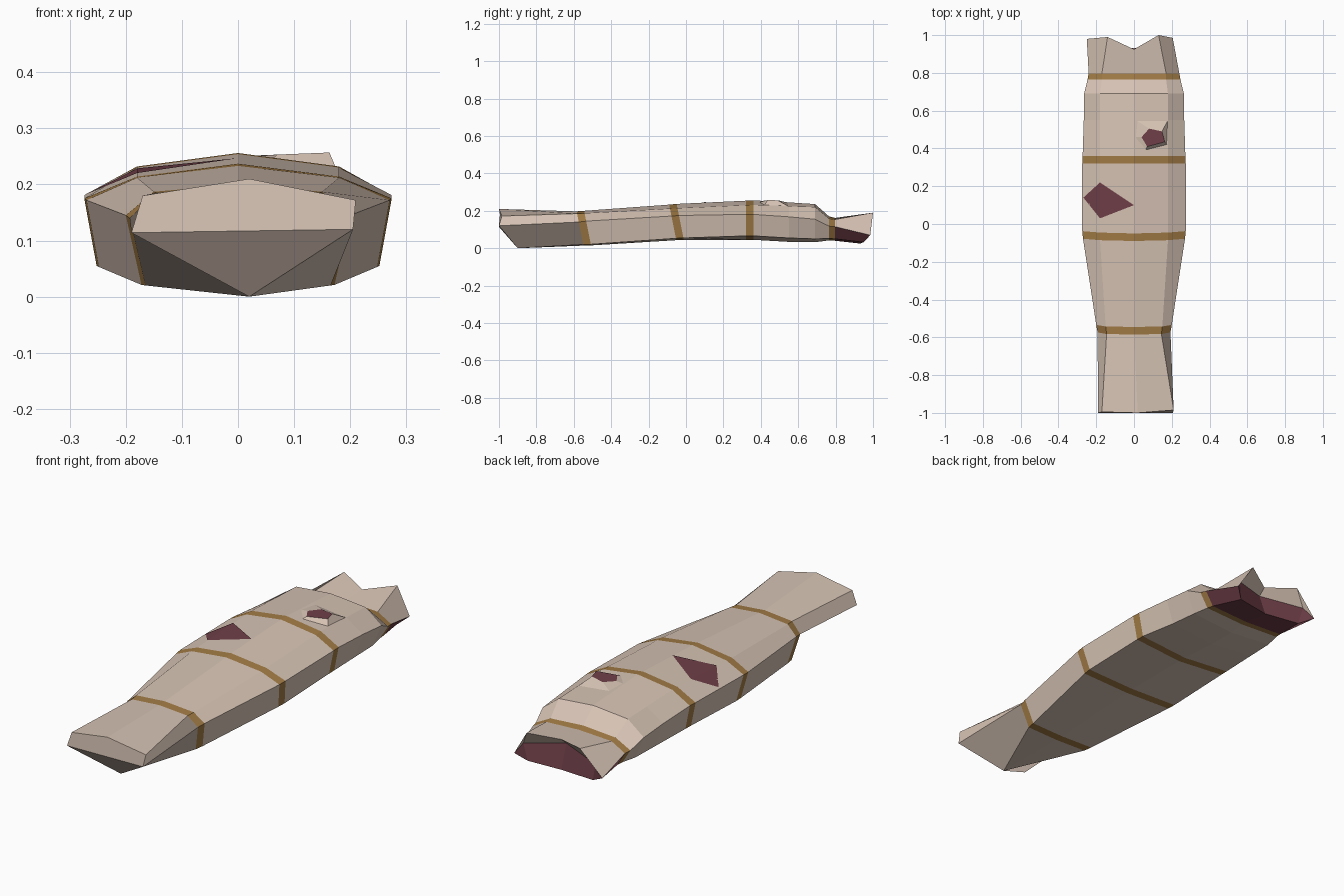
import bpy
from mathutils import Vector
from mathutils.bvhtree import BVHTree

if "Cube" in bpy.data.objects:
    bpy.data.objects.remove(bpy.data.objects["Cube"])


def material(name, rgb):
    m = bpy.data.materials.new(name)
    m.diffuse_color = (*rgb, 1)
    m.use_nodes = True
    m.node_tree.nodes["Principled BSDF"].inputs["Base Color"].default_value = m.diffuse_color
    return m


CLOTH = material("cloth", (0.68, 0.55, 0.46))
ROPE = material("rope", (0.36, 0.20, 0.06))
STAIN = material("stain", (0.16, 0.05, 0.065))


def build(name, verts, faces, slots, mats=(CLOTH, ROPE, STAIN)):
    me = bpy.data.meshes.new(name)
    me.from_pydata(verts, [], faces)
    for m in mats:
        me.materials.append(m)
    for p, s in zip(me.polygons, slots):
        p.material_index = s
    ob = bpy.data.objects.new(name, me)
    bpy.context.collection.objects.link(ob)
    return ob


# Cross-sections: y, half-widths (shoulder, side, base), heights (top, shoulder, side, base, underside)
stations = [
    (-0.585, .145, .193, .165, .197, .185, .140, .020, .014),
    (-0.545, .150, .200, .172, .200, .187, .145, .021, .015),
    (-0.09, .180, .270, .248, .233, .212, .172, .053, .043),
    (-0.05, .180, .274, .252, .237, .214, .175, .055, .045),
    (0.32, .180, .274, .250, .254, .230, .181, .066, .045),
    (0.36, .180, .272, .249, .256, .232, .181, .066, .045),
    (0.55, .180, .266, .230, .245, .225, .168, .055, .034),
    (0.69, .180, .264, .220, .236, .220, .155, .050, .032),
    (0.765, .170, .246, .205, .170, .158, .118, .052, .042),
    (0.797, .170, .240, .200, .162, .154, .115, .050, .040),
]


def ring(y, wc, ws, wb, zt, zc, zs, zb, zu):
    half = [(0, zt), (wc, zc), (ws, zs), (wb, zb), (0, zu),
            (-wb, zb), (-ws, zs), (-wc, zc)]
    k = 0.2 if y < 0 else 0
    return [(x, y + k * (zt - z), z) for x, z in half]


rings = [ring(*s) for s in stations]
# Ragged notched opening at the head end
rings.append([(0, .925, .165), (.13, 1, .19), (.205, .985, .07), (.16, .95, .032), (0, .93, .025),
              (-.18, .95, .032), (-.25, .98, .07), (-.14, .99, .185)])
verts = [v for r in rings for v in r]
faces, slots = [], []
for i in range(len(rings) - 1):
    for j in range(8):
        a, b = i * 8 + j, i * 8 + (j + 1) % 8
        faces.append((a, b, b + 8, a + 8))
        band = i in (0, 2, 4, 8)
        slots.append(1 if band else 2 if i == 9 and 2 <= j <= 5 else 0)

# Foot end: pinched flap with its underside drawn to one heel point
f = len(verts)
verts += [(.02, -1, .21), (.21, -.985, .172), (.205, -1, .12), (.02, -.9, 0), (-.19, -1, .114), (-.17, -.995, .18)]
foot = [(f, f + 1, 1, 0), (f + 1, f + 2, 2, 1), (f + 2, f + 3, 3, 2), (f + 3, 4, 3), (f + 3, 5, 4),
        (f + 3, f + 4, 6, 5), (f + 4, f + 5, 7, 6), (f + 5, f, 0, 7),
        (f, f + 5, f + 4, f + 2, f + 1), (f + 2, f + 4, f + 3)]
faces += foot
slots += [0] * len(foot)

# Inside of the head opening
e, n = (len(rings) - 1) * 8, len(verts)
verts += [(.175, .96, .115), (0, .89, .135), (-.2, .96, .115)]
mouth = [(e, e + 1, n, n + 1), (e + 1, e + 2, n), (e + 7, e, n + 1, n + 2), (e + 6, e + 7, n + 2),
         (n, e + 2, e + 3), (n, e + 3, e + 4, n + 1), (n + 2, e + 5, e + 6), (n + 1, e + 4, e + 5, n + 2)]
faces += mouth
slots += [0] * 4 + [2] * 4
build("wrapped_body", verts, faces, slots)

tree = BVHTree.FromPolygons([Vector(v) for v in verts], faces)


def drape(x, y, lift=0.003):
    hit = tree.ray_cast(Vector((x, y, 1)), Vector((0, 0, -1)))[0]
    return (x, y, (hit.z if hit else .17) + lift)


# Large stain folded over the shoulder edge
build("large_stain", [drape(-.268, .14), drape(-.18, .22), drape(0, .1), drape(-.18, .03)],
      [(0, 3, 1), (3, 2, 1)], [0, 0], (STAIN,))

# Small raised fold with a stain on its crown
crown = [(.04, .46), (.08, .505), (.148, .49), (.163, .435), (.07, .41)]
base = [(.0, .46), (.01, .55), (.18, .55), (.175, .42), (.06, .39)]
fold = [(x, y, .252 + .04 * (x - .04)) for x, y in crown] + [drape(x, y, -.002) for x, y in base]
sides = [(i, i + 5, (i + 1) % 5 + 5, (i + 1) % 5) for i in range(5)]
build("stained_fold", fold, [(4, 3, 2, 1, 0)] + sides, [2] + [0] * 5)

# Consistent outward normals on the closed body
import bmesh
body = bpy.data.objects["wrapped_body"].data
bm = bmesh.new()
bm.from_mesh(body)
bmesh.ops.recalc_face_normals(bm, faces=bm.faces)
bm.to_mesh(body)
bm.free()
